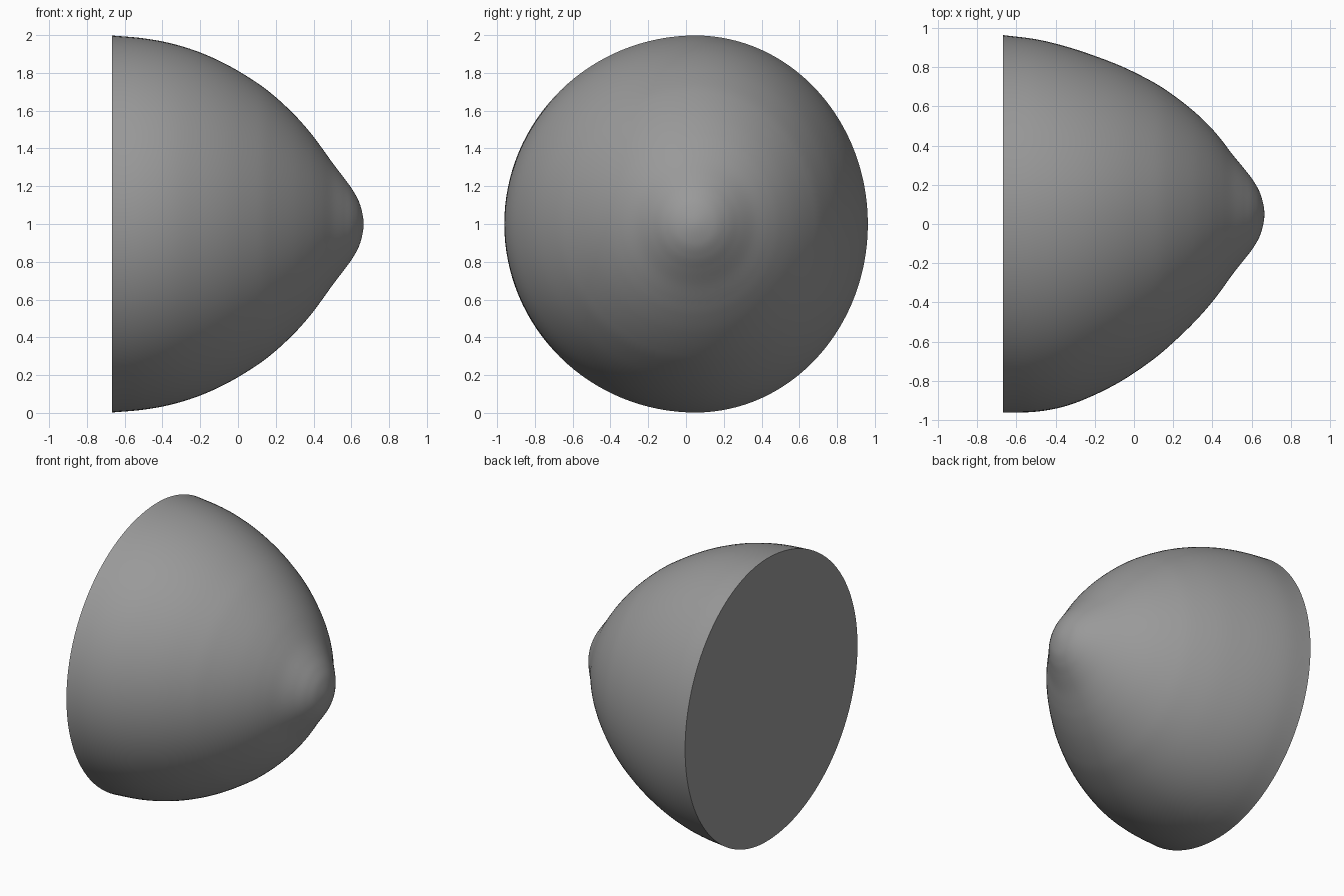
import bpy, bmesh
from math import cos, sin, pi
from mathutils import Vector

if "Cube" in bpy.data.objects:
    bpy.data.objects.remove(bpy.data.objects["Cube"])

SEGMENTS, STEPS = 128, 8
CENTRE_Y, CENTRE_Z = 0.05, 1.0

# Stations from the flat back to the rounded tip:
# x, half height, reach towards +y, reach towards -y
stations = [Vector(s) for s in (
    (-0.667, 0.998, 0.913, 1.012),
    (-0.50, 0.983, 0.892, 1.007),
    (-0.35, 0.955, 0.856, 0.979),
    (-0.20, 0.908, 0.807, 0.921),
    (-0.05, 0.839, 0.748, 0.842),
    (0.10, 0.748, 0.672, 0.739),
    (0.20, 0.671, 0.607, 0.654),
    (0.30, 0.577, 0.529, 0.558),
    (0.38, 0.487, 0.454, 0.470),
    (0.44, 0.408, 0.386, 0.394),
    (0.50, 0.324, 0.307, 0.310),
    (0.56, 0.245, 0.234, 0.234),
    (0.61, 0.175, 0.168, 0.168),
    (0.647, 0.100, 0.096, 0.096),
    (0.665, 0.0, 0.0, 0.0))]


def spline(a, b, c, d, t):
    return 0.5 * (2 * b + (c - a) * t + (2 * a - 5 * b + 4 * c - d) * t * t
                  + (3 * b - a - 3 * c + d) * t ** 3)


# Reflect the profile through the tip so that it closes with a round end
p = stations[-2]
pts = ([2 * stations[0] - stations[1]] + stations
       + [Vector((p[0], -p[1], -p[2], -p[3]))])
profile = [spline(*pts[i:i + 4], k / STEPS)
           for i in range(len(stations) - 1) for k in range(STEPS)]

# Loft the oval sections
bm = bmesh.new()
rings = []
for x, h, right, left in profile:
    ring = []
    for j in range(SEGMENTS):
        a = 2 * pi * j / SEGMENTS
        reach = right if cos(a) > 0 else left
        ring.append(bm.verts.new((x, CENTRE_Y + reach * cos(a),
                                  CENTRE_Z + h * sin(a))))
    rings.append(ring)
for r0, r1 in zip(rings, rings[1:]):
    for j in range(SEGMENTS):
        k = (j + 1) % SEGMENTS
        bm.faces.new((r0[j], r0[k], r1[k], r1[j]))

# Close the tip and the flat back
tip = bm.verts.new((stations[-1][0], CENTRE_Y, CENTRE_Z))
for j in range(SEGMENTS):
    bm.faces.new((rings[-1][j], rings[-1][(j + 1) % SEGMENTS], tip))
bm.faces.new(rings[0][::-1])
bmesh.ops.recalc_face_normals(bm, faces=bm.faces)

mesh = bpy.data.meshes.new("dome")
bm.to_mesh(mesh)
bm.free()
dome = bpy.data.objects.new("dome", mesh)
bpy.context.collection.objects.link(dome)

# Dark grey surface
grey = bpy.data.materials.new("dark_grey")
grey.diffuse_color = (0.32, 0.32, 0.32, 1)
grey.use_nodes = True
grey.node_tree.nodes["Principled BSDF"].inputs["Base Color"].default_value = grey.diffuse_color
mesh.materials.append(grey)

bpy.context.view_layer.objects.active = dome
dome.select_set(True)
bpy.ops.object.shade_smooth_by_angle()
